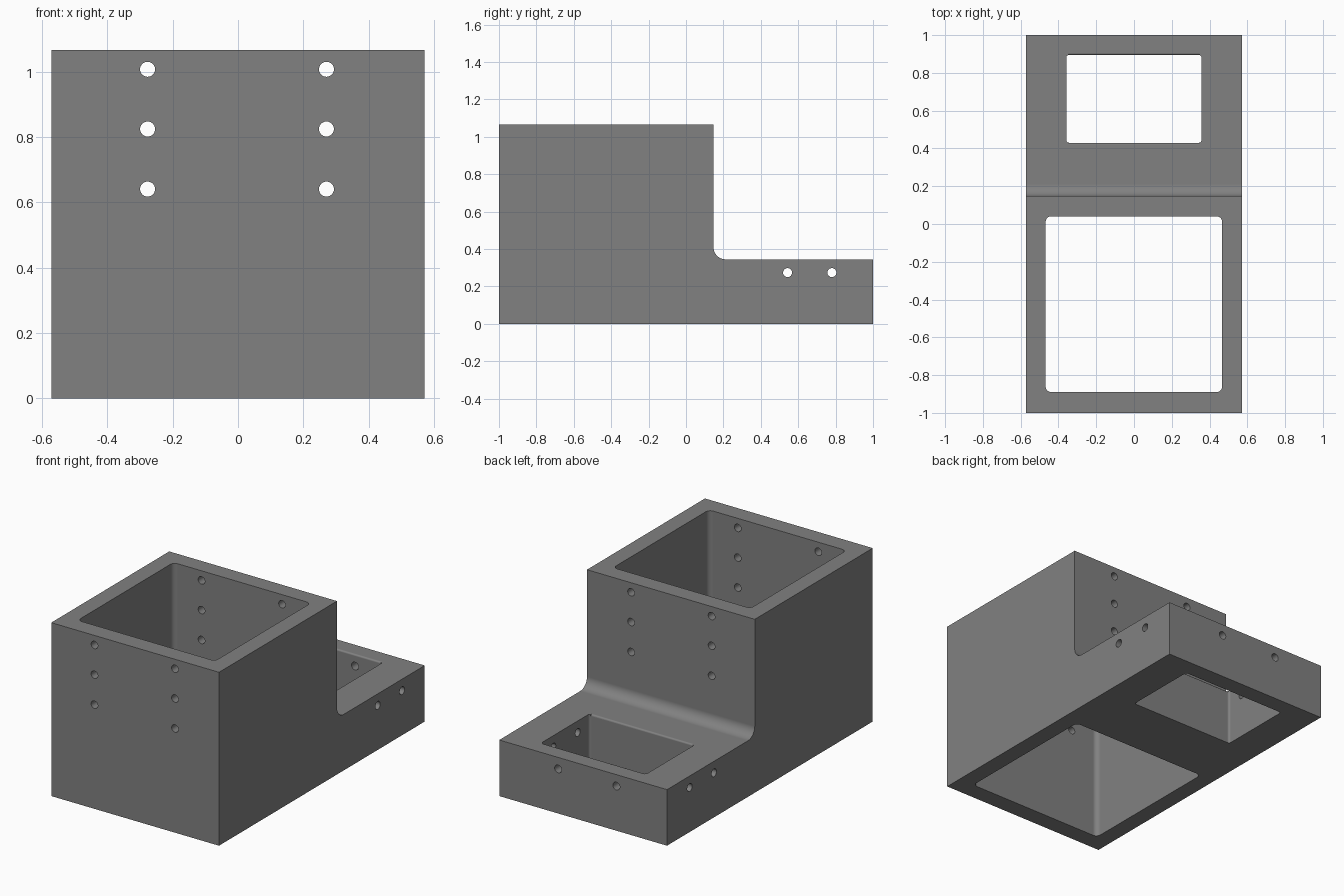
import bpy, bmesh
from math import cos, sin, pi

if "Cube" in bpy.data.objects:
    bpy.data.objects.remove(bpy.data.objects["Cube"])

PLACE = {'X': lambda u, v, w: (w, u, v),
         'Y': lambda u, v, w: (u, w, v),
         'Z': lambda u, v, w: (u, v, w)}


def arc(cu, cv, r, a0, a1, n):
    """Points on an arc, angles in quarter turns."""
    return [(cu + r * cos((a0 + (a1 - a0) * i / n) * pi / 2),
             cv + r * sin((a0 + (a1 - a0) * i / n) * pi / 2)) for i in range(n + 1)]


def rounded_rect(u0, u1, v0, v1, r, n=6):
    return (arc(u1 - r, v1 - r, r, 0, 1, n) + arc(u0 + r, v1 - r, r, 1, 2, n)
            + arc(u0 + r, v0 + r, r, 2, 3, n) + arc(u1 - r, v0 + r, r, 3, 4, n))


def prism(bm, pts, axis, lo, hi):
    rings = [[bm.verts.new(PLACE[axis](u, v, w)) for u, v in pts] for w in (lo, hi)]
    bm.faces.new(rings[0][::-1])
    bm.faces.new(rings[1])
    n = len(pts)
    for i in range(n):
        j = (i + 1) % n
        bm.faces.new((rings[0][i], rings[0][j], rings[1][j], rings[1][i]))


def make(name, prisms):
    bm = bmesh.new()
    for p in prisms:
        prism(bm, *p)
    bmesh.ops.recalc_face_normals(bm, faces=bm.faces)
    mesh = bpy.data.meshes.new(name)
    bm.to_mesh(mesh)
    bm.free()
    obj = bpy.data.objects.new(name, mesh)
    bpy.context.collection.objects.link(obj)
    return obj


def hole(u, v, r, axis, lo, hi):
    return (arc(u, v, r, 0, 4, 32)[:-1], axis, lo, hi)


W, H, LOW, STEP, F = 0.571, 1.067, 0.345, 0.147, 0.065

# Stepped block with a filleted inner corner
side = [(-1, 0), (1, 0), (1, LOW)]
side += arc(STEP + F, LOW + F, F, 3, 2, 10)
side += [(STEP, H), (-1, H)]
body = make("stepped_housing", [(side, 'X', -W, W)])
grey = bpy.data.materials.new("dark_grey")
grey.diffuse_color = (0.22, 0.22, 0.22, 1)
grey.use_nodes = True
grey.node_tree.nodes["Principled BSDF"].inputs["Base Color"].default_value = grey.diffuse_color
body.data.materials.append(grey)

# Through pockets
large = make("large_pocket_cutter",
             [(rounded_rect(-0.468, 0.467, -0.89, 0.041, 0.03), 'Z', -0.1, H + 0.1)])
small = make("small_pocket_cutter",
             [(rounded_rect(-0.358, 0.357, 0.43, 0.895, 0.014), 'Z', -0.1, LOW + 0.1)])

# Softened front and back lips of the small pocket
R = 0.01
lip = ([(0.45, LOW - R)] + arc(0.43 - R, LOW - R, R, 0, 1, 5)
       + [(0.43 - R, LOW + 0.05), (0.895 + R, LOW + 0.05)]
       + arc(0.895 + R, LOW - R, R, 1, 2, 5) + [(0.875, LOW - R)])
lips = make("pocket_lip_cutter", [(lip, 'X', -0.348, 0.347)])

# Screw holes: front to back, side to side, and in the rear wall
holes = [hole(x, z, 0.023, 'Y', -1.1, 0.3)
         for x in (-0.277, 0.271) for z in (0.641, 0.825, 1.008)]
holes += [hole(y, 0.274, 0.024, 'X', -0.7, 0.7) for y in (0.543, 0.78)]
holes += [hole(x, 0.274, 0.024, 'Y', 0.85, 1.1) for x in (-0.226, 0.17)]
screws = make("screw_hole_cutter", holes)

bpy.context.view_layer.objects.active = body
body.select_set(True)
for cutter in (large, small, lips, screws):
    cutter.hide_render = True
    mod = body.modifiers.new(cutter.name, 'BOOLEAN')
    mod.operation = 'DIFFERENCE'
    mod.solver = 'EXACT'
    mod.object = cutter
    bpy.ops.object.modifier_apply(modifier=mod.name)
    bpy.data.objects.remove(cutter)

# Smooth fillets and holes while the large faces stay flat
bpy.ops.object.shade_smooth_by_angle(angle=pi / 6)
weighted = body.modifiers.new("flat_faces", 'WEIGHTED_NORMAL')
weighted.keep_sharp = True
weighted.weight = 100
